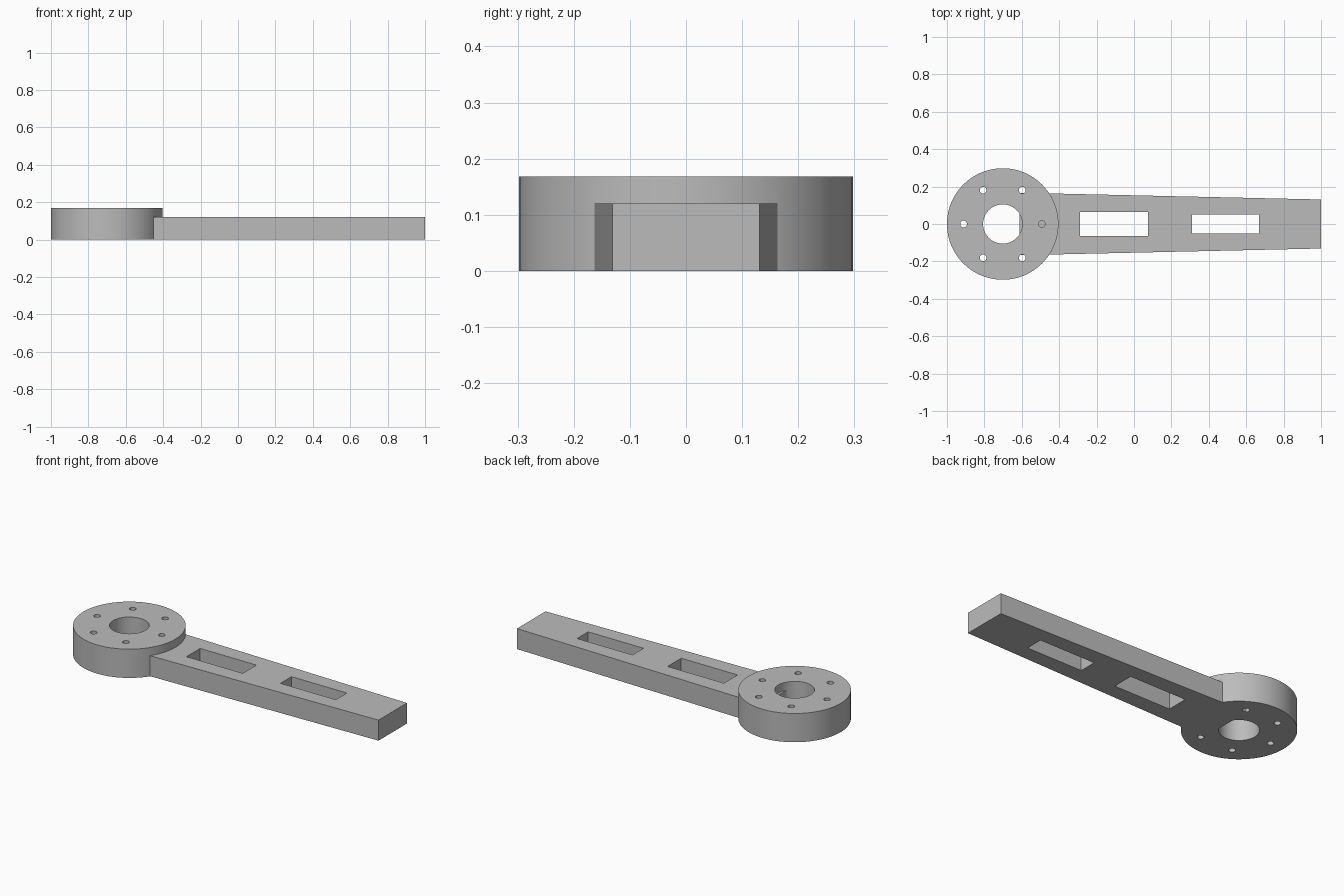
import bpy, bmesh, math

if "Cube" in bpy.data.objects:
    bpy.data.objects.remove(bpy.data.objects["Cube"], do_unlink=True)

HUB_X, HUB_R, HUB_H = -0.702, 0.298, 0.168
ARM_H = 0.12

grey = bpy.data.materials.new("plain grey")
grey.use_nodes = True
colour = (0.5, 0.5, 0.5, 1)
grey.diffuse_color = colour
grey.node_tree.nodes["Principled BSDF"].inputs["Base Color"].default_value = colour


def prism(name, outline, z0, z1):
    """Extrude a flat outline from z0 up to z1."""
    bm = bmesh.new()
    base = bm.faces.new([bm.verts.new((x, y, z0)) for x, y in outline])
    top = bmesh.ops.extrude_face_region(bm, geom=[base])["geom"]
    verts = [v for v in top if isinstance(v, bmesh.types.BMVert)]
    bmesh.ops.translate(bm, vec=(0, 0, z1 - z0), verts=verts)
    bmesh.ops.recalc_face_normals(bm, faces=bm.faces)
    mesh = bpy.data.meshes.new(name)
    bm.to_mesh(mesh)
    bm.free()
    mesh.materials.append(grey)
    obj = bpy.data.objects.new(name, mesh)
    bpy.context.collection.objects.link(obj)
    return obj


def circle(x, y, r, n):
    return [(x + r * math.cos(math.tau * i / n), y + r * math.sin(math.tau * i / n))
            for i in range(n)]


def box(x0, x1, half):
    return [(x0, -half), (x1, -half), (x1, half), (x0, half)]


def combine(target, other, operation):
    """Apply a boolean and remove the second object."""
    other.hide_render = True
    mod = target.modifiers.new(operation.title(), 'BOOLEAN')
    mod.operation, mod.solver, mod.object = operation, 'EXACT', other
    bpy.ops.object.select_all(action='DESELECT')
    bpy.context.view_layer.objects.active = target
    target.select_set(True)
    bpy.ops.object.modifier_apply(modifier=mod.name)
    bpy.data.objects.remove(other, do_unlink=True)


# Round hub with a central bore and a ring of six bolt holes
hub = prism("hub_and_arm", circle(HUB_X, 0, HUB_R, 96), 0, HUB_H)
combine(hub, prism("bore_cutter", circle(HUB_X, 0, 0.105, 64), -0.1, 0.3), 'DIFFERENCE')
for i in range(6):
    a = math.tau * i / 6
    hole = circle(HUB_X + 0.209 * math.cos(a), 0.209 * math.sin(a), 0.018, 24)
    combine(hub, prism("bolt_hole_cutter", hole, -0.1, 0.3), 'DIFFERENCE')

# Tapered arm, reaching slightly into the bore, with two slots
arm = prism("arm", [(-0.612, -0.167), (1, -0.131), (1, 0.131), (-0.612, 0.167)], 0, ARM_H)
for x0, x1, half in ((-0.289, 0.075, 0.063), (0.31, 0.668, 0.051)):
    combine(arm, prism("slot_cutter", box(x0, x1, half), -0.1, 0.3), 'DIFFERENCE')

# Join both into one solid, smooth on the round walls only
combine(hub, arm, 'UNION')
bpy.ops.object.shade_smooth_by_angle(angle=math.radians(30))
